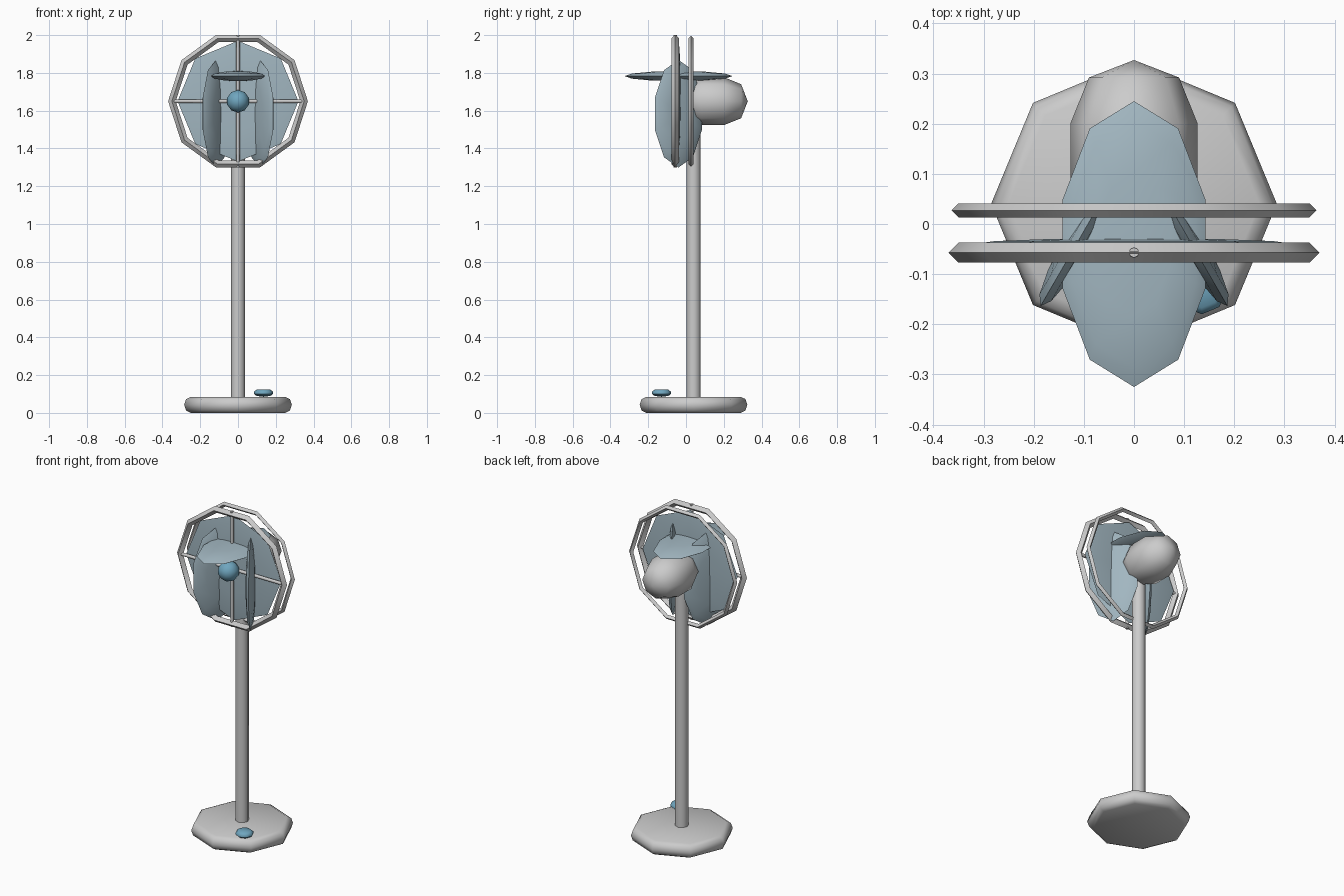
import bpy, bmesh
from math import sin, cos, pi, radians
from mathutils import Matrix, Vector

if "Cube" in bpy.data.objects:
    bpy.data.objects.remove(bpy.data.objects["Cube"])


def material(name, rgb):
    m = bpy.data.materials.new(name)
    m.diffuse_color = (*rgb, 1)
    m.use_nodes = True
    m.node_tree.nodes["Principled BSDF"].inputs["Base Color"].default_value = m.diffuse_color
    return m


BLADE = material("blade_blue", (0.36, 0.47, 0.53))
HUB = material("hub_blue", (0.16, 0.38, 0.52))


def lathe(name, profile, sides, loc, rot=Matrix(), scale=(1, 1, 1), mat=None, closed=False):
    """Revolve (radius, height) points about local z, first corner on +y."""
    bm = bmesh.new()
    rows = []
    for r, z in profile:
        if r < 1e-6:
            rows.append([bm.verts.new((0, 0, z))] * sides)
        else:
            rows.append([bm.verts.new((-r * sin(2 * pi * i / sides), r * cos(2 * pi * i / sides), z))
                         for i in range(sides)])
    if closed:
        rows.append(rows[0])
    for a, b in zip(rows, rows[1:]):
        for i in range(sides):
            j = (i + 1) % sides
            bm.faces.new(list(dict.fromkeys((a[i], a[j], b[j], b[i]))))
    bmesh.ops.recalc_face_normals(bm, faces=bm.faces)
    me = bpy.data.meshes.new(name)
    me.from_pydata([], [], [])
    bm.transform(Matrix.Translation(loc) @ rot @ Matrix.Diagonal((*scale, 1)))
    bm.to_mesh(me)
    bm.free()
    me.shade_smooth()
    me.set_sharp_from_angle(angle=radians(50))
    if mat:
        me.materials.append(mat)
    ob = bpy.data.objects.new(name, me)
    bpy.context.collection.objects.link(ob)
    return ob


def ball(rings):
    return [(sin(pi * i / rings), -cos(pi * i / rings)) for i in range(rings + 1)]


def turn(deg, axis):
    return Matrix.Rotation(radians(deg), 4, axis)


CZ = 1.65                       # fan axis height
TO_BACK = turn(-90, 'X')        # local z -> +y

# Base, pole and button
lathe("base", [(0, 0), (0.25, 0), (0.275, 0.013), (0.285, 0.043), (0.275, 0.073), (0.25, 0.085), (0, 0.085)],
      8, (0, 0.04, 0))
lathe("pole", [(0, 0.06), (0.038, 0.06), (0.038, 1.6), (0, 1.6)], 8, (0, 0.04, 0))
lathe("button", [(0, 0.085), (0.037, 0.09), (0.05, 0.1), (0.05, 0.112), (0.037, 0.123), (0, 0.125)],
      8, (0.135, -0.13, 0), mat=HUB)

# Motor housing: low-poly capsule pointing backwards
lathe("motor_housing", [(0, -0.03), (0.09, 0.0), (0.127, 0.08), (0.127, 0.2), (0.09, 0.292), (0, 0.327)],
      8, (0, 0, CZ), TO_BACK)

# Guard rings with diamond cross-section, corners on the x axis
for name, y, t in (("front_guard_ring", -0.057, 0.02), ("rear_guard_ring", 0.027, 0.014)):
    lathe(name, [(0.35 + t, 0), (0.35, t), (0.35 - t, 0), (0.35, -t)], 10, (0, y, CZ),
          TO_BACK @ turn(90, 'Z'), closed=True)

# Guard cross bars
for name, rot in (("upright_bar", Matrix()), ("cross_bar", turn(90, 'Y'))):
    lathe(name, [(0, -0.35), (0.01, -0.35), (0.01, 0.35), (0, 0.35)], 8, (0, -0.057, CZ), rot)

# Hub and thin fan disc
lathe("hub", ball(8), 10, (0, -0.09, CZ), TO_BACK, (0.06, 0.06, 0.06), HUB)
lathe("fan_disc", ball(6), 8, (0, -0.04, CZ), TO_BACK, (0.32, 0.32, 0.012), BLADE)

# Three lens-shaped blades around the axis
size = (0.15, 0.285, 0.027)
lathe("top_blade", ball(6), 10, (0, -0.04, CZ + 0.133), scale=size, mat=BLADE)
for name, s in (("right_blade", 1), ("left_blade", -1)):
    lathe(name, ball(6), 10, (s * 0.115, -0.04, CZ - 0.066),
          turn(-60 * s, 'Z') @ turn(90, 'X'), size, BLADE)
